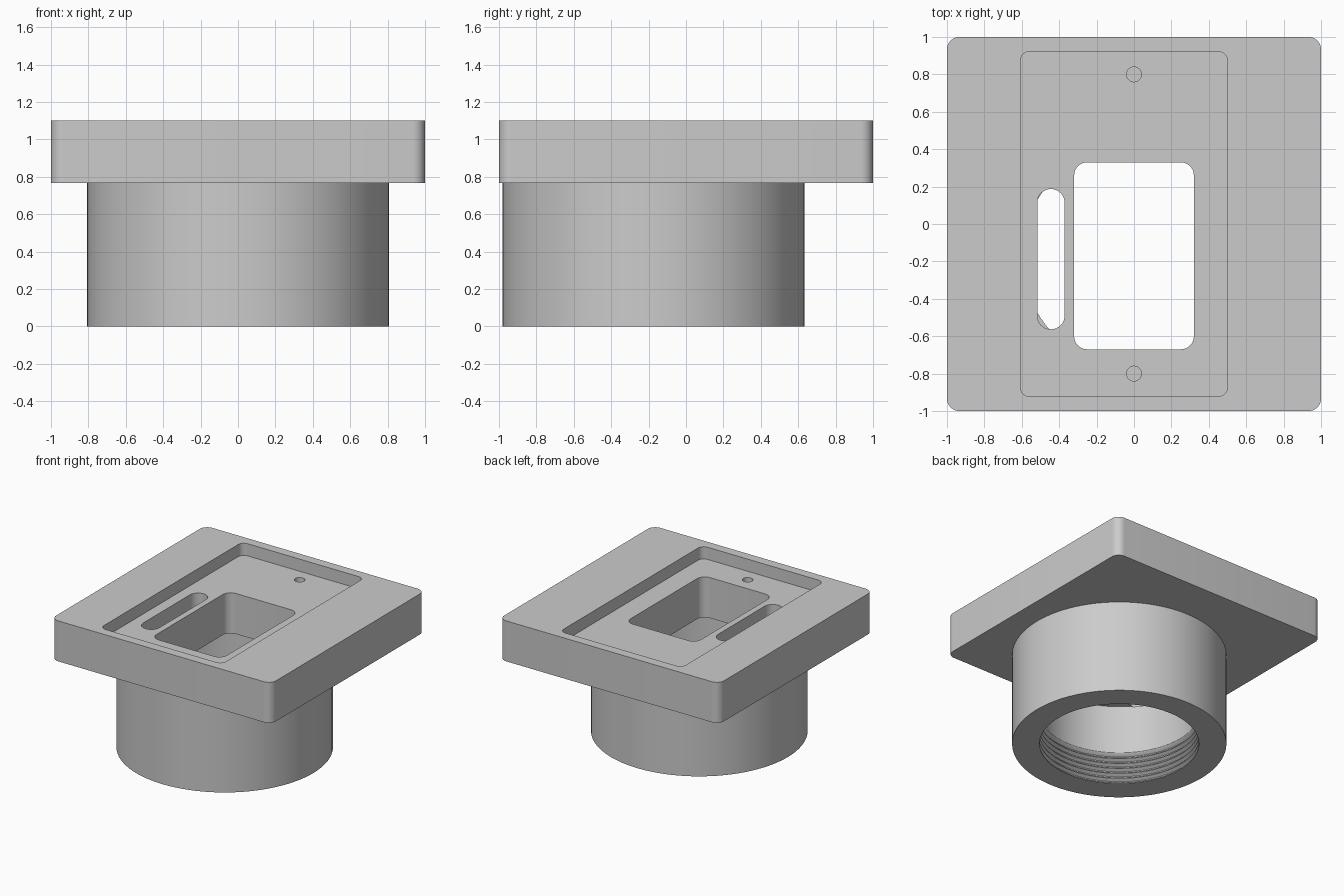
import bpy, bmesh, math

if "Cube" in bpy.data.objects:
    bpy.data.objects.remove(bpy.data.objects["Cube"])

CY = -0.173          # collar axis in y
FLOOR = 1.0          # recess floor height
CEILING = 0.667      # top of the bore

grey = bpy.data.materials.new("light_grey")
grey.diffuse_color = (0.6, 0.6, 0.6, 1)
grey.use_nodes = True
grey.node_tree.nodes["Principled BSDF"].inputs["Base Color"].default_value = grey.diffuse_color


def finish(name, bm):
    bmesh.ops.recalc_face_normals(bm, faces=bm.faces[:])
    mesh = bpy.data.meshes.new(name)
    bm.to_mesh(mesh)
    bm.free()
    mesh.materials.append(grey)
    obj = bpy.data.objects.new(name, mesh)
    bpy.context.collection.objects.link(obj)
    return obj


def rounded_block(name, x0, x1, y0, y1, z0, z1, r, steps=8):
    """Upright prism with a rounded rectangular outline."""
    bm = bmesh.new()
    corners = [(x1 - r, y1 - r), (x0 + r, y1 - r), (x0 + r, y0 + r), (x1 - r, y0 + r)]
    pts = []
    for q, (cx, cy) in enumerate(corners):
        for s in range(steps + 1):
            a = math.pi / 2 * (q + s / steps)
            pts.append(bm.verts.new((cx + r * math.cos(a), cy + r * math.sin(a), z0)))
    bmesh.ops.remove_doubles(bm, verts=pts, dist=1e-5)
    face = bm.faces.new(bm.verts[:])
    top = bmesh.ops.extrude_face_region(bm, geom=[face])["geom"]
    for v in top:
        if isinstance(v, bmesh.types.BMVert):
            v.co.z = z1
    return finish(name, bm)


def lathe(name, profile, cx, cy, n):
    """Solid of revolution from (radius, height) points, capped at both ends."""
    bm = bmesh.new()
    rings = [[bm.verts.new((cx + r * math.cos(math.tau * i / n),
                            cy + r * math.sin(math.tau * i / n), z))
              for i in range(n)] for r, z in profile]
    for a, b in zip(rings, rings[1:]):
        for i in range(n):
            j = (i + 1) % n
            bm.faces.new((a[i], a[j], b[j], b[i]))
    bm.faces.new(rings[0])
    bm.faces.new(rings[-1])
    return finish(name, bm)


def combine(body, tool, operation):
    mod = body.modifiers.new(operation, 'BOOLEAN')
    mod.operation = operation
    mod.solver = 'EXACT'
    mod.object = tool
    bpy.context.view_layer.objects.active = body
    bpy.ops.object.modifier_apply(modifier=mod.name)
    bpy.data.objects.remove(tool)


# Square plate joined to the round collar
body = rounded_block("mounting_plate_with_collar", -1, 1, -1, 1, 0.767, 1.1, 0.067)
combine(body, lathe("collar", [(0.807, 0), (0.807, 0.9)], 0, CY, 96), 'UNION')

# Threaded bore, plain above the thread
profile = [(0.6, -0.1), (0.6, 0.006)]
pitch = 0.043
for i in range(6):
    z = 0.008 + i * pitch
    profile += [(0.602, z), (0.626, z + 0.017), (0.626, z + 0.023), (0.602, z + 0.038)]
profile += [(0.598, 0.267), (0.598, CEILING)]
combine(body, lathe("bore", profile, 0, CY, 96), 'DIFFERENCE')

# Recess in the top, window and cable slot
combine(body, rounded_block("recess", -0.608, 0.5, -0.922, 0.922, FLOOR, 1.3, 0.05), 'DIFFERENCE')
combine(body, rounded_block("window", -0.32, 0.32, -0.67, 0.33, 0.6, 1.2, 0.07), 'DIFFERENCE')
combine(body, rounded_block("slot", -0.517, -0.371, -0.563, 0.187, 0.66, 1.2, 0.0725), 'DIFFERENCE')

# Blind screw holes
for y in (-0.8, 0.8):
    combine(body, lathe("screw_hole", [(0.04, 0.83), (0.04, 1.2)], 0, y, 24), 'DIFFERENCE')

# Smooth the curved walls, keep edges crisp
bpy.ops.object.select_all(action='DESELECT')
body.select_set(True)
bpy.context.view_layer.objects.active = body
bpy.ops.object.shade_smooth_by_angle(angle=math.radians(30))
